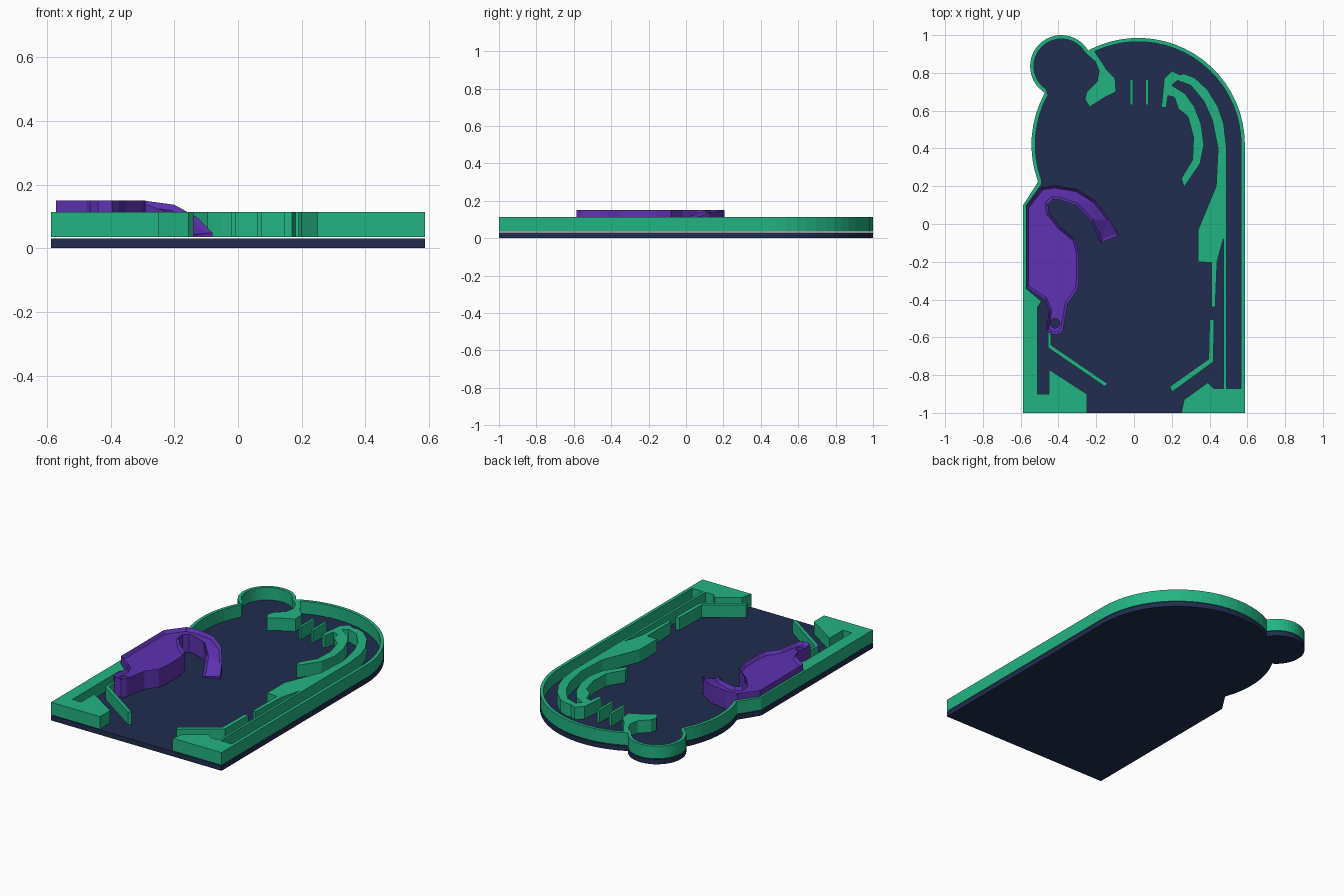
import bpy
import bmesh
from math import sin, cos, radians, atan2, degrees, hypot

default_cube = bpy.data.objects.get("Cube")
if default_cube:
    bpy.data.objects.remove(default_cube, do_unlink=True)


def make_material(name, colour):
    material = bpy.data.materials.new(name)
    material.use_nodes = True
    rgba = (*colour, 1)
    material.diffuse_color = rgba
    shader = next(n for n in material.node_tree.nodes if n.type == 'BSDF_PRINCIPLED')
    shader.inputs["Base Color"].default_value = rgba
    return material


navy = make_material("navy board", (.015, .026, .08))
green = make_material("emerald walls", (.016, .456, .227))
purple = make_material("violet ramp", (.112, .032, .445))


def arc(centre, radius, start, end, steps):
    """Points along a circular arc, angles in degrees."""
    points = []
    for i in range(steps + 1):
        angle = radians(start + (end - start) * i / steps)
        points.append((centre[0] + radius * cos(angle), centre[1] + radius * sin(angle)))
    return points


def prism_bmesh(outline, bottom, top):
    """Extrude a closed outline; return the mesh and its top face."""
    bm = bmesh.new()
    lower = [bm.verts.new((x, y, bottom)) for x, y in outline]
    upper = [bm.verts.new((x, y, top)) for x, y in outline]
    bm.faces.new(lower[::-1])
    top_face = bm.faces.new(upper)
    for i in range(len(outline)):
        j = (i + 1) % len(outline)
        bm.faces.new((lower[i], lower[j], upper[j], upper[i]))
    bmesh.ops.recalc_face_normals(bm, faces=bm.faces)
    return bm, top_face


def add_object(name, bm, material):
    mesh = bpy.data.meshes.new(name)
    bm.to_mesh(mesh)
    bm.free()
    mesh.materials.append(material)
    obj = bpy.data.objects.new(name, mesh)
    bpy.context.collection.objects.link(obj)
    return obj


def add_prism(name, outline, bottom, top, material):
    bm, _ = prism_bmesh(outline, bottom, top)
    return add_object(name, bm, material)


# Shared levels and guide circles
board_top = .031
wall_bottom, wall_top = .035, .113
ramp_top = .15
side = .587
arch_centre, arch_radius = (.022, .42), .565
pocket_centre, pocket_radius = (-.385, .835), .165
rim = .02

# Outer outline: straight sides, big arch, round corner pocket, notch
outer = [(side, -1)]
outer += arch_outer if (arch_outer := arc(arch_centre, arch_radius, 0, 117, 20)) else []
outer += arc(pocket_centre, pocket_radius, 30, 242, 24)
outer += arc(arch_centre, arch_radius, 151, 200, 8)
outer += [(-.51, .22), (-side, .1), (-side, -1)]

add_prism("playfield_board", outer, 0, board_top, navy)

# Perimeter wall with the front corner blocks and the pocket hook
left_inner = [(-.25, -1), (-.25, -.9), (-.45, -.77), (-.45, -.9), (-.51, -.9),
              (-.51, -.44), (-.49, -.41), (-.573, -.34), (-.573, .095), (-.49, .21)]
hook = [(-.205, .86), (-.185, .81), (-.195, .755), (-.25, .7), (-.26, .66),
        (-.235, .62), (-.155, .67), (-.095, .7), (-.1, .77), (-.14, .81)]
right_inner = [(side - rim, -.87), (.42, -.87), (.39, -.84), (.265, -.93), (.25, -1)]

inner = list(left_inner)
inner += arc(arch_centre, arch_radius - rim, 200, 151, 8)
inner += arc(pocket_centre, pocket_radius - rim, 236, 30, 24)
inner += hook
inner += arc(arch_centre, arch_radius - rim, 115, 0, 20)
inner += right_inner
add_prism("perimeter_wall", outer + inner, wall_bottom, wall_top, green)

# Long shooter lane divider that curls into the upper orbit guide
lane_divider = [
    (.475, -.87), (.49, -.87), (.49, .4), (.475, .53), (.445, .62), (.39, .71),
    (.32, .775), (.265, .795), (.24, .79), (.2, .81), (.16, .77), (.145, .62),
    (.17, .615), (.18, .68), (.215, .67), (.235, .61), (.285, .57), (.315, .46),
    (.31, .34), (.25, .24), (.265, .195), (.35, .32), (.37, .42), (.355, .53),
    (.32, .62), (.27, .69), (.2, .735), (.23, .76), (.3, .735), (.37, .65),
    (.415, .55), (.445, .4), (.435, .2), (.385, .08), (.34, -.03), (.34, -.2),
    (.41, -.205), (.41, -.44), (.43, -.44), (.44, -.2), (.475, -.07)]
add_prism("lane_divider", lane_divider, wall_bottom, wall_top, green)

# Bent guides leading down to the flippers
right_guide = [(.2, -.89), (.42, -.73), (.425, -.505), (.4, -.505), (.395, -.715), (.19, -.86)]
left_guide = [(-.455, -.55), (-.455, -.655), (-.155, -.86), (-.14, -.845), (-.44, -.64), (-.44, -.55)]
add_prism("right_flipper_guide", right_guide, wall_bottom, wall_top, green)
add_prism("left_flipper_guide", left_guide, wall_bottom, wall_top, green)

# Rollover lane posts
for label, x in (("left", -.014), ("right", .068)):
    half = .008
    post = [(x - half, .63), (x + half, .63), (x + half, .765), (x - half, .765)]
    add_prism(label + "_rollover_post", post, wall_bottom, wall_top, green)

# Raised ramp: a recessed tray with a curved arm falling to the board
ramp_outline = [
    (-.572, .09), (-.572, -.335), (-.475, -.4), (-.45, -.46), (-.465, -.56), (-.44, -.585),
    (-.395, -.585), (-.375, -.56), (-.35, -.42), (-.3, -.35), (-.29, -.3), (-.29, -.16),
    (-.31, -.08), (-.39, -.015), (-.45, .06), (-.455, .105), (-.43, .13), (-.4, .13),
    (-.31, .1), (-.23, .015), (-.175, -.1), (-.08, -.06), (-.13, .03), (-.2, .12),
    (-.3, .185), (-.42, .205), (-.49, .195)]
bm, tray = prism_bmesh(ramp_outline, wall_bottom, ramp_top)
bmesh.ops.inset_individual(bm, faces=[tray], thickness=.014, depth=-.02, use_even_offset=True)
bmesh.ops.triangulate(bm, faces=[tray])

arm_centre = (-.42, -.08)
slope = [(0, .03), (21, .55), (30, .8), (42, .88), (65, 1)]


def arm_height(angle):
    """Height fraction of the arm at an angle around its centre."""
    if angle <= slope[0][0]:
        return slope[0][1]
    for (a, low), (b, high) in zip(slope, slope[1:]):
        if angle <= b:
            return low + (high - low) * (angle - a) / (b - a)
    return 1


for vert in bm.verts:
    dx, dy = vert.co.x - arm_centre[0], vert.co.y - arm_centre[1]
    angle = degrees(atan2(dy, dx))
    if hypot(dx, dy) > .19 and -15 < angle < 65:
        vert.co.z = wall_bottom + (vert.co.z - wall_bottom) * arm_height(angle)
ramp = add_object("ramp", bm, purple)

# Round drop hole through the narrow end of the ramp
cutter = add_prism("hole_cutter", arc((-.418, -.525), .025, 0, 345, 23), 0, ramp_top * 2, purple)
cutter.hide_render = True
drill = ramp.modifiers.new("drop hole", 'BOOLEAN')
drill.operation = 'DIFFERENCE'
drill.solver = 'EXACT'
drill.object = cutter
bpy.context.view_layer.update()
evaluated = ramp.evaluated_get(bpy.context.evaluated_depsgraph_get())
drilled_mesh = bpy.data.meshes.new_from_object(evaluated)
ramp.modifiers.clear()
ramp.data = drilled_mesh
bpy.data.objects.remove(cutter, do_unlink=True)
